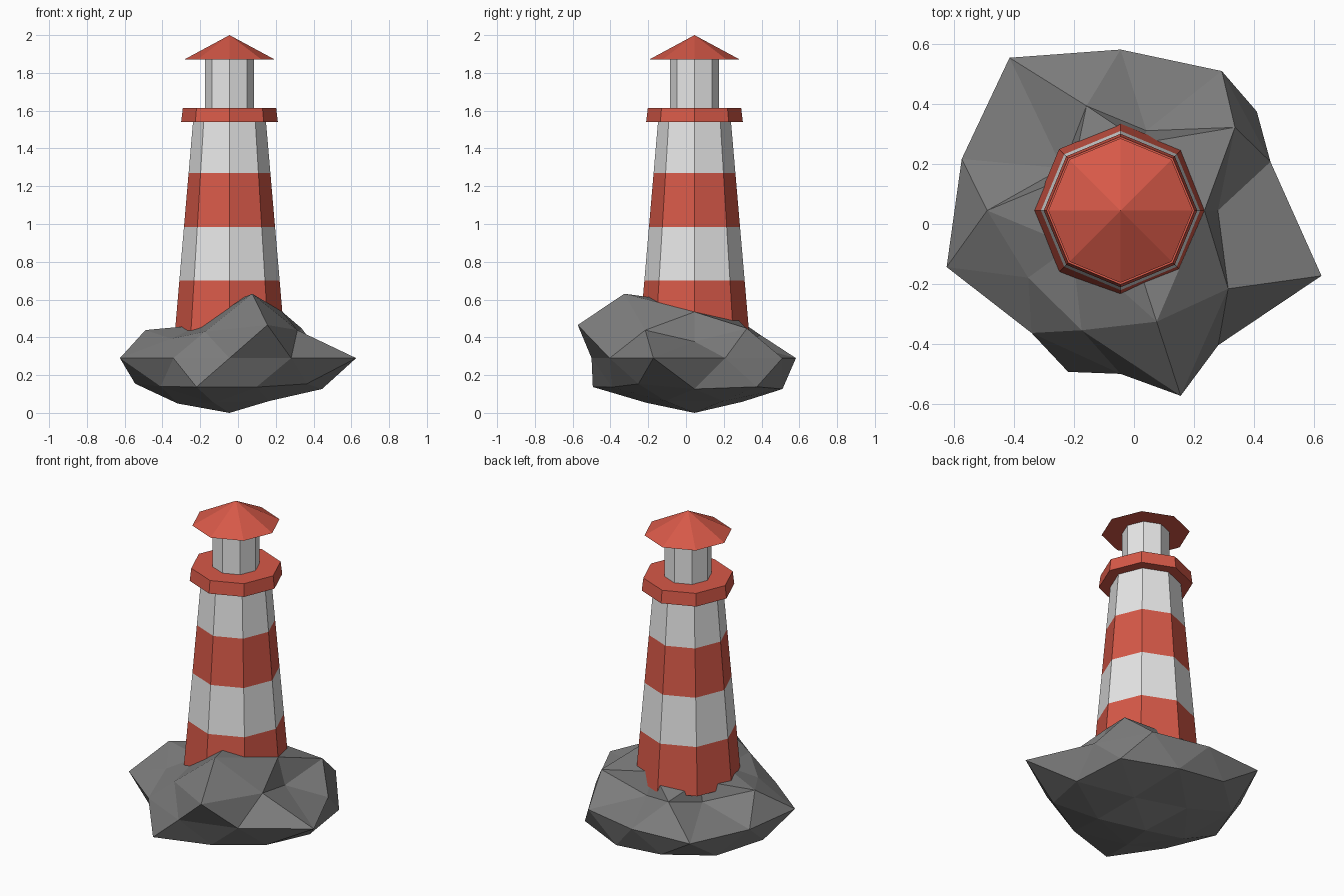
import bpy, bmesh, math

old = bpy.data.objects.get("Cube")
if old:
    bpy.data.objects.remove(old, do_unlink=True)

CENTRE = (-0.045, 0.045)
SIDES = 8


def material(name, rgb):
    mat = bpy.data.materials.new(name)
    mat.use_nodes = True
    colour = (*rgb, 1)
    mat.diffuse_color = colour
    for node in mat.node_tree.nodes:
        if node.type == 'BSDF_PRINCIPLED':
            node.inputs["Base Color"].default_value = colour
            node.inputs["Roughness"].default_value = 0.9
    return mat


red = material("brick_red", (0.68, 0.1, 0.065))
white = material("off_white", (0.8, 0.8, 0.8))
stone = material("stone_grey", (0.2, 0.2, 0.2))


def add_object(name, bm, mats, height=0):
    bmesh.ops.recalc_face_normals(bm, faces=bm.faces)
    mesh = bpy.data.meshes.new(name)
    bm.to_mesh(mesh)
    bm.free()
    for mat in mats:
        mesh.materials.append(mat)
    obj = bpy.data.objects.new(name, mesh)
    obj.location = (*CENTRE, height)
    bpy.context.collection.objects.link(obj)
    return obj


def octagon_part(name, profile, mats):
    """Closed eight-sided part from (radius, z) pairs; bands alternate through mats."""
    bm = bmesh.new()
    rings = []
    for radius, z in profile:
        if radius == 0:
            rings.append([bm.verts.new((0, 0, z))] * SIDES)
        else:
            angles = [math.tau * i / SIDES for i in range(SIDES)]
            rings.append([bm.verts.new((radius * math.cos(a), radius * math.sin(a), z))
                          for a in angles])
    for band, (low, high) in enumerate(zip(rings, rings[1:])):
        for i in range(SIDES):
            j = (i + 1) % SIDES
            corners = dict.fromkeys((low[i], low[j], high[j], high[i]))
            bm.faces.new(list(corners)).material_index = band % len(mats)
    for ring in (rings[0], rings[-1]):
        if ring[0] is not ring[1]:
            bm.faces.new(ring)
    return add_object(name, bm, mats)


# Striped tapering tower
BASE, STRIPE, STRIPES = 0.415, 0.285, 4
tower_profile = [(0.29 - 0.098 * k / STRIPES, BASE + STRIPE * k) for k in range(STRIPES + 1)]
octagon_part("tower", tower_profile, [red, white])

# Gallery, lantern room and roof
octagon_part("gallery", [(0.256, 1.54), (0.247, 1.615)], [red])
octagon_part("lantern_room", [(0.13, 1.6), (0.13, 1.88)], [white])
octagon_part("roof", [(0.241, 1.87), (0, 2)], [red])

# Faceted rock: each ring of a squashed icosphere gets its own reach per vertex
SQUASH, WAIST = 0.54, 0.29
GOLDEN = (1 + math.sqrt(5)) / 2
lower = {-0.9: (GOLDEN, [.26, .265, .275, .27, .26]),
         -0.5: (1 / GOLDEN, [.49, .49, .47, .45, .46]),
         -0.4: (0.5, [.562, .5, .5, .566, .505])}
middle = {0.0: (0, [.526, .575, .537, .63, .557, .61, .505, .545, .555, .705])}
upper = {0.4: (0.5, [.325, .28, .24, .381, .65]),
         0.5: (1 / GOLDEN, [.472, .367, .445, .42, .444]),
         0.9: (GOLDEN, [.28, .237, .2, .2, .39])}
rings = {**lower, **middle, **upper}

bm = bmesh.new()
bmesh.ops.create_icosphere(bm, subdivisions=2, radius=1)
for v in bm.verts:
    level = round(v.co.z, 1)
    if abs(level) == 1:
        v.co = (0, 0, level * WAIST)
        continue
    slope, reach = rings[level]
    angle = math.atan2(v.co.y, v.co.x)
    turn = round(math.degrees(angle)) % 360
    r = reach[turn * len(reach) // 360]
    z = math.copysign(slope, level) * SQUASH * r
    v.co = (r * math.cos(angle), r * math.sin(angle), z)
add_object("rock", bm, [stone], WAIST)
